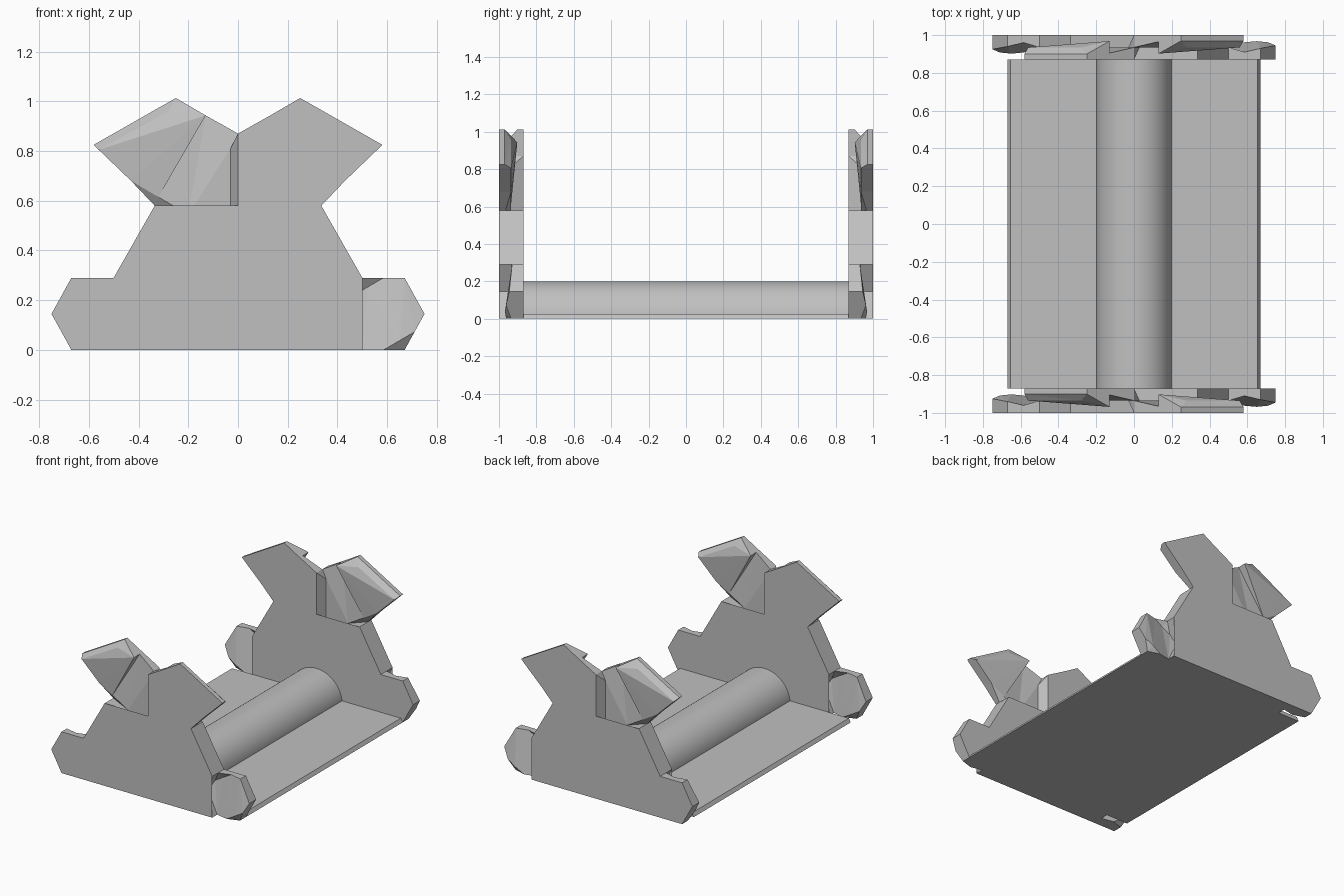
import bpy, bmesh, math
from mathutils import Matrix, Vector

cube = bpy.data.objects.get("Cube")
if cube:
    bpy.data.objects.remove(cube, do_unlink=True)

grey = bpy.data.materials.new("light_grey")
grey.use_nodes = True
COLOUR = (0.53, 0.53, 0.53, 1)
grey.diffuse_color = COLOUR
grey.node_tree.nodes["Principled BSDF"].inputs["Base Color"].default_value = COLOUR

INNER, OUTER = -0.87, -1.0
MID = (INNER + OUTER) / 2


def finish(name, bm, mirror=False):
    """Turn a bmesh into a grey object, optionally repeated on the other end wall."""
    mesh = bpy.data.meshes.new(name)
    bm.to_mesh(mesh)
    bm.free()
    mesh.materials.append(grey)
    ob = bpy.data.objects.new(name, mesh)
    bpy.context.collection.objects.link(ob)
    if mirror:
        mod = ob.modifiers.new("other_end", "MIRROR")
        mod.use_axis = (False, True, False)
        mod.use_mirror_merge = False
    return ob


def relief(name, facets, turned=False):
    """Solid whose outer side is a set of (x, z, y) facets and whose back is flat."""
    bm = bmesh.new()
    cache = {}

    def vert(p):
        if p not in cache:
            cache[p] = bm.verts.new((p[0], p[2], p[1]))
        return cache[p]

    loops, edges = [], set()
    for f in facets:
        area = sum(a[0] * b[1] - b[0] * a[1] for a, b in zip(f, f[1:] + f[:1]))
        f = f if area > 0 else f[::-1]
        loops.append(f)
        edges.update(zip(f, f[1:] + f[:1]))
    low = lambda p: (p[0], p[1], INNER)
    for f in loops:
        bm.faces.new([vert(p) for p in f])
        bm.faces.new([vert(low(p)) for p in reversed(f)])
    for a, b in edges:
        if (b, a) not in edges:
            quad = [vert(b), vert(a), vert(low(a)), vert(low(b))]
            if not bm.faces.get(quad):
                bm.faces.new(quad)
    bmesh.ops.triangulate(bm, faces=bm.faces[:])
    if turned:
        # half turn about the upright axis of the wall
        pivot = Vector((0, MID, 0))
        bmesh.ops.rotate(bm, verts=bm.verts, cent=pivot,
                         matrix=Matrix.Rotation(math.pi, 3, "Z"))
    return finish(name, bm, mirror=True)


# Wall core, notched at the feet
half = [(0.5, 0), (0.42, 0.145), (0.5, 0.29), (0.335, 0.58)]
outline = half + [(0, 0.49)] + [(-x, z) for x, z in reversed(half)]
relief("wall_core", [[(x, z, OUTER) for x, z in outline]])

# Horn: bevelled tip, stepped face and sloping joint at the centre
t1, t2 = (-0.58, 0.825, -0.9), (-0.25, 1.013, -0.9)
b1, b2 = (-0.56, 0.805, -0.935), (-0.28, 0.96, -0.935)
high, deep = (-0.13, 0.943, -0.968), (-0.13, 0.943, -0.905)
left, corner = (-0.43, 0.68, -0.935), (-0.335, 0.58, -0.905)
knee, right = (-0.32, 0.615, -0.935), (-0.2, 0.544, -0.935)
e1, e2 = (-0.03, 0.81, -0.935), (-0.03, 0.515, -0.935)
n1, n2 = (0, 0.87, -0.935), (0, 0.49, -0.935)
z1, z2 = (0, 0.87, OUTER), (0, 0.49, OUTER)
horn = [[t1, b1, b2, t2], [b1, left, knee, high, b2], [b2, high, t2],
        [left, corner, knee], [corner, right, knee],
        [knee, right, e2, e1, deep], [right, n2, e2],
        [e1, n1, deep], [e2, z2, z1, e1]]
relief("inner_horn", horn)
relief("outer_horn", horn, turned=True)

# Hexagonal foot: face falls along a diagonal, with a bevel at both ends
a, f = (0.5, 0.29, -0.935), (0.67, 0, -0.935)
b, j = (0.585, 0.29, -0.91), (0.46, 0.217, -0.91)
e, g = (0.71, 0.073, -0.962), (0.585, 0, -0.962)
c, d = (0.67, 0.29, -0.93), (0.75, 0.145, -0.945)
h, i = (0.5, 0, -0.945), (0.42, 0.145, -0.93)
q, p = (0.52, 0.252, -0.905), (0.65, 0.038, -0.968)
foot = [[b, c, d, e, p, q], [q, p, g, h, i, j],
        [a, j, q], [a, q, b], [f, e, p], [f, p, g]]
relief("inner_foot", foot)
relief("outer_foot", foot, turned=True)


def sweep(name, profile):
    """Run an x-z profile between the two end walls."""
    bm = bmesh.new()
    face = bm.faces.new([bm.verts.new((x, INNER, z)) for x, z in profile])
    ext = bmesh.ops.extrude_face_region(bm, geom=[face])
    moved = [v for v in ext["geom"] if isinstance(v, bmesh.types.BMVert)]
    bmesh.ops.translate(bm, verts=moved, vec=(0, -2 * INNER, 0))
    bmesh.ops.recalc_face_normals(bm, faces=bm.faces[:])
    return finish(name, bm)


# Floor plate with slanted long edges
sweep("floor_plate", [(-0.67, 0), (0.67, 0), (0.655, 0.025), (-0.655, 0.025)])

# Half-round rib along the middle
STEPS = 40
rib = sweep("centre_rib", [(0.2 * math.cos(math.pi * k / STEPS),
                            0.002 + 0.198 * math.sin(math.pi * k / STEPS))
                           for k in range(STEPS + 1)])
bpy.ops.object.select_all(action="DESELECT")
rib.select_set(True)
bpy.context.view_layer.objects.active = rib
bpy.ops.object.shade_smooth_by_angle(angle=math.radians(30))
